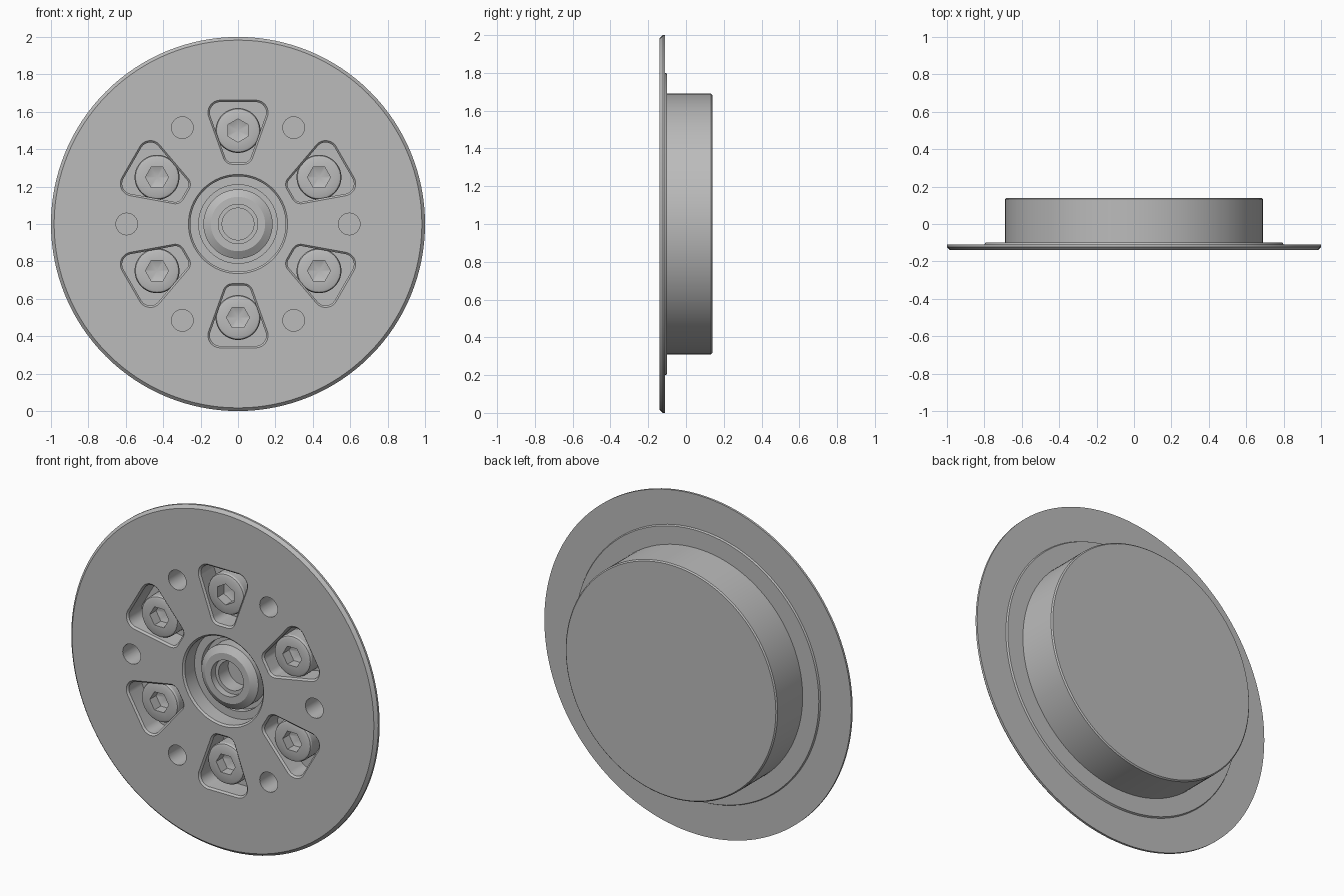
import bpy, bmesh, math
from mathutils import Matrix, Vector

cube = bpy.data.objects.get("Cube")
if cube:
    bpy.data.objects.remove(cube)

steel = bpy.data.materials.new("plain_grey")
steel.use_nodes = True
GREY = (0.5, 0.5, 0.5, 1)
steel.diffuse_color = GREY
steel.node_tree.nodes["Principled BSDF"].inputs["Base Color"].default_value = GREY

AXIS_Z = 1.0
FRONT = -0.14
FLOOR = -0.01      # depth of the bolt pockets


def finish(name, bm):
    bmesh.ops.recalc_face_normals(bm, faces=bm.faces)
    mesh = bpy.data.meshes.new(name)
    bm.to_mesh(mesh)
    bm.free()
    mesh.materials.append(steel)
    obj = bpy.data.objects.new(name, mesh)
    bpy.context.collection.objects.link(obj)
    obj.location.z = AXIS_Z
    return obj


def loft(name, outlines):
    """Skin equal-length closed point loops; a one-point loop is a pole."""
    bm = bmesh.new()
    loops = [[bm.verts.new(p) for p in loop] for loop in outlines]
    for a, b in zip(loops, loops[1:]):
        n = max(len(a), len(b))
        for i in range(n):
            j = (i + 1) % n
            if len(a) == 1:
                bm.faces.new((a[0], b[i], b[j]))
            elif len(b) == 1:
                bm.faces.new((a[i], a[j], b[0]))
            else:
                bm.faces.new((a[i], a[j], b[j], b[i]))
    for end in (loops[0], loops[-1]):
        if len(end) > 1:
            bm.faces.new(end)
    return finish(name, bm)


def ring(r, y, segs):
    if r == 0:
        return [(0, y, 0)]
    steps = [2 * math.pi * i / segs for i in range(segs)]
    return [(r * math.cos(a), y, r * math.sin(a)) for a in steps]


def hexagon(r, y, segs):
    """Hexagon with the same point count as a ring."""
    pts = []
    for i in range(segs):
        a = 2 * math.pi * i / segs
        d = r * math.cos(math.pi / 6) / math.cos(a % (math.pi / 3) - math.pi / 6)
        pts.append((d * math.cos(a), y, d * math.sin(a)))
    return pts


def lathe(name, profile, segs):
    return loft(name, [ring(r, y, segs) for r, y in profile])


def pocket_outline(grow, y):
    """Rounded wedge around the origin, wide side towards +z."""
    corners = [((0.095, 0.096), 0.06, -15, 86), ((-0.095, 0.096), 0.06, 94, 195),
               ((-0.03, -0.13), 0.045, 195, 270), ((0.03, -0.13), 0.045, 270, 345)]
    pts = []
    for (cx, cz), r, a0, a1 in corners:
        for i in range(9):
            a = math.radians(a0 + (a1 - a0) * i / 8)
            pts.append((cx + (r + grow) * math.cos(a), y, cz + (r + grow) * math.sin(a)))
    return pts


def place(obj, radius, angle, spin):
    """Put a part on the bolt circle, turned about the y axis."""
    a = math.radians(angle)
    move = Matrix.Translation((radius * math.cos(a), 0, radius * math.sin(a)))
    obj.data.transform(move @ Matrix.Rotation(math.radians(spin), 4, 'Y'))


def shade(obj):
    bpy.ops.object.select_all(action='DESELECT')
    obj.select_set(True)
    bpy.context.view_layer.objects.active = obj
    bpy.ops.object.shade_smooth_by_angle(angle=math.radians(25))


# Flanged body with centre bore and hub, from the hub axis outwards to the back
body = lathe("flanged_body", [
    (0, 0.03), (0.085, 0.03), (0.085, -0.06), (0.105, -0.06), (0.105, -0.10),
    (0.145, -0.10), (0.185, -0.075), (0.185, 0.0), (0.21, 0.0), (0.21, -0.04),
    (0.255, -0.04), (0.255, -0.13), (0.265, FRONT),
    (0.983, FRONT), (1.0, -0.123), (1.0, -0.11), (0.8, -0.11), (0.795, -0.10),
    (0.69, -0.10), (0.69, 0.133), (0.683, 0.14), (0, 0.14)], 128)

# Cutters for the wedge pockets and the small round holes
cutters = []
for k in range(6):
    angle = 90 + 60 * k
    pocket = loft("pocket_cutter", [
        pocket_outline(0.006, FRONT - 0.05), pocket_outline(0.006, FRONT),
        pocket_outline(-0.004, FRONT + 0.01), pocket_outline(-0.004, FLOOR)])
    place(pocket, 0.5, angle, 90 - angle)
    hole = lathe("hole_cutter", [
        (0, FRONT - 0.05), (0.058, FRONT - 0.05), (0.058, 0.06), (0, 0.06)], 32)
    place(hole, 0.595, angle + 30, 0)
    cutters += [pocket, hole]

bpy.context.view_layer.objects.active = body
for cutter in cutters:
    cutter.hide_render = True
    cut = body.modifiers.new("cut", 'BOOLEAN')
    cut.operation = 'DIFFERENCE'
    cut.solver = 'EXACT'
    cut.object = cutter
    bpy.ops.object.modifier_apply(modifier=cut.name)
for cutter in cutters:
    bpy.data.objects.remove(cutter)
shade(body)

# Socket-head bolts seated in the pockets
TOP = FRONT + 0.025
SEGS = 48
for k in range(6):
    bolt = loft(f"socket_bolt_{k + 1}", [
        ring(0, FLOOR + 0.01, SEGS), ring(0.12, FLOOR + 0.01, SEGS),
        ring(0.12, TOP + 0.015, SEGS), ring(0.115, TOP + 0.005, SEGS),
        ring(0.103, TOP, SEGS), hexagon(0.062, TOP, SEGS),
        hexagon(0.062, TOP + 0.06, SEGS), ring(0, TOP + 0.08, SEGS)])
    place(bolt, 0.5, 90 + 60 * k, 30 if k == 0 else 0)
    shade(bolt)
